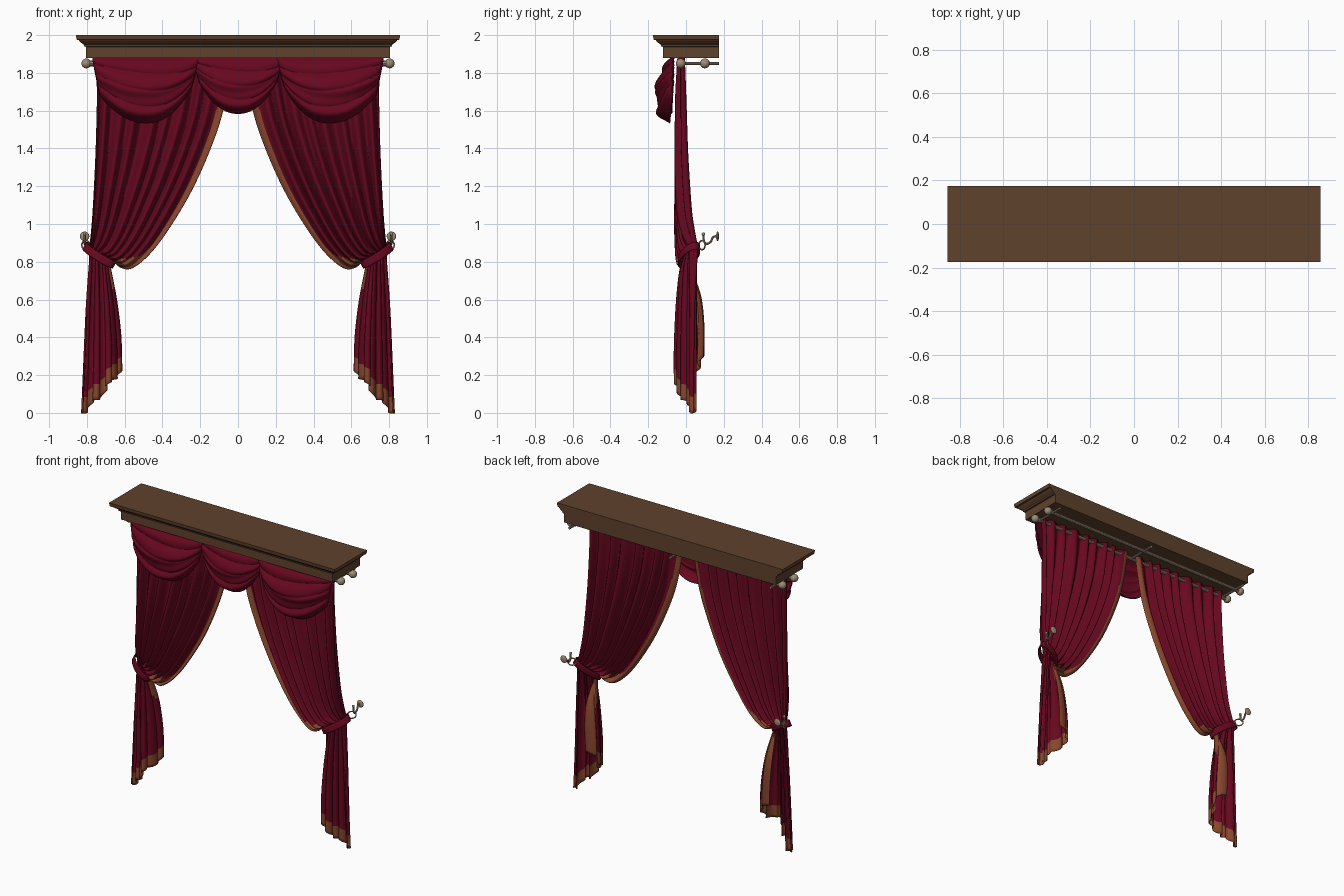
import bpy, bmesh, math
from mathutils import Vector

if "Cube" in bpy.data.objects:
    bpy.data.objects.remove(bpy.data.objects["Cube"])


def material(name, rgb):
    m = bpy.data.materials.new(name)
    m.diffuse_color = (*rgb, 1)
    m.use_nodes = True
    m.node_tree.nodes["Principled BSDF"].inputs["Base Color"].default_value = m.diffuse_color
    return m


RED = material("crimson cloth", (0.135, 0.0024, 0.0135))
TRIM = material("copper trim", (0.245, 0.062, 0.027))
WOOD = material("brown wood", (0.115, 0.054, 0.026))
METAL = material("aged metal", (0.34, 0.265, 0.19))


def finish(name, bm, mats, smooth=True):
    bmesh.ops.recalc_face_normals(bm, faces=bm.faces)
    me = bpy.data.meshes.new(name)
    bm.to_mesh(me)
    bm.free()
    for m in mats:
        me.materials.append(m)
    ob = bpy.data.objects.new(name, me)
    bpy.context.collection.objects.link(ob)
    for p in me.polygons:
        p.use_smooth = smooth
    return ob


def catmull(keys, t):
    """Smooth interpolation through rows of numbers, t in row units."""
    i = min(int(t), len(keys) - 2)
    f = t - i
    a, b, c, d = (keys[max(0, min(len(keys) - 1, i + k))] for k in (-1, 0, 1, 2))
    return [0.5 * (2 * q + (r - p) * f + (2 * p - 5 * q + 4 * r - s) * f * f
                   + (3 * q - p - 3 * r + s) * f ** 3) for p, q, r, s in zip(a, b, c, d)]


def grid(name, fn, nu, nv, mats, pick=None, thick=0.005, mirror=False, closed=False):
    """Cloth sheet from fn(u, v); pick(u, v) gives the material index."""
    bm = bmesh.new()
    rows = [[bm.verts.new(fn(i / nu, j / nv)) for i in range(nu if closed else nu + 1)]
            for j in range(nv + 1)]
    for j in range(nv):
        for i in range(nu):
            k = (i + 1) % len(rows[0])
            f = bm.faces.new((rows[j][i], rows[j][k], rows[j + 1][k], rows[j + 1][i]))
            if pick:
                f.material_index = pick((i + .5) / nu, (j + .5) / nv)
    ob = finish(name, bm, mats)
    s = ob.modifiers.new("thickness", 'SOLIDIFY')
    s.thickness, s.offset = thick, 0
    if mirror:
        ob.modifiers.new("mirror", 'MIRROR').use_mirror_merge = False
    return ob


def tube(name, pts, r):
    cu = bpy.data.curves.new(name, 'CURVE')
    cu.dimensions, cu.bevel_depth, cu.bevel_resolution, cu.use_fill_caps = '3D', r, 3, True
    sp = cu.splines.new('POLY')
    sp.points.add(len(pts) - 1)
    for p, co in zip(sp.points, pts):
        p.co = (*co, 1)
    cu.materials.append(METAL)
    ob = bpy.data.objects.new(name, cu)
    bpy.context.collection.objects.link(ob)
    bpy.ops.object.select_all(action='DESELECT')
    ob.select_set(True)
    bpy.context.view_layer.objects.active = ob
    bpy.ops.object.convert(target='MESH')
    bpy.ops.object.shade_smooth_by_angle()


def ball(name, loc, scale):
    bm = bmesh.new()
    bmesh.ops.create_uvsphere(bm, u_segments=20, v_segments=12, radius=1)
    for v in bm.verts:
        v.co = Vector(a * b for a, b in zip(v.co, scale)) + Vector(loc)
    finish(name, bm, [METAL])


# Cornice: stepped moulding on front and sides, flat back
bm = bmesh.new()
rings = []
for z, d in ((1.88, 0), (1.938, 0), (1.94, .01), (1.95, .012), (1.955, .018), (1.96, .026),
             (1.968, .035), (1.974, .038), (1.976, .05), (2.0, .053)):
    x, y = .805 + d, -.122 - d
    rings.append([bm.verts.new(p) for p in ((-x, y, z), (x, y, z), (x, .175, z), (-x, .175, z))])
for a, b in zip(rings, rings[1:]):
    for i in range(4):
        bm.faces.new((a[i], a[(i + 1) % 4], b[(i + 1) % 4], b[i]))
bm.faces.new(rings[0])
bm.faces.new(rings[-1])
finish("cornice", bm, [WOOD], smooth=False)

# Curtain panel: outer x,z / inner x,z / y centre / fold depth / slant / lower gather
KEYS = [
    (-.750, 1.88, -.030, 1.88, -.026, .018, 0, 0),
    (-.745, 1.70, -.080, 1.60, -.028, .027, 0, 0),
    (-.747, 1.55, -.150, 1.39, -.027, .031, 0, 0),
    (-.752, 1.38, -.250, 1.17, -.025, .035, 0, 0),
    (-.760, 1.20, -.370, .970, -.022, .038, .01, 0),
    (-.768, 1.06, -.470, .840, -.016, .038, .02, 0),
    (-.775, .970, -.560, .768, -.008, .034, .04, 0),
    (-.780, .920, -.620, .770, .002, .028, .05, 0),
    (-.785, .870, -.662, .800, .012, .022, .06, 0),
    (-.790, .780, -.655, .740, .012, .022, .04, .4),
    (-.805, .550, -.632, .620, .016, .018, .01, .8),
    (-.820, .220, -.612, .480, .016, .014, 0, 1),
    (-.830, .004, -.605, .305, .016, .014, 0, 1)]


def panel(u, v):
    xo, zo, xi, zi, c, amp, slant, g = catmull(KEYS, v * 12)
    ph = 2 * math.pi * (8.5 * u + .18 * math.sin(9 * u) + .1 * math.sin(23 * u))
    amp *= .8 + .2 * math.sin(17 * u + 1)
    curl = max(0, (u - .84) / .16)
    x = xo + (xi - xo) * min(1, u / (1 - .12 * g)) - .085 * g * curl
    x += .008 * g * math.cos(ph)
    step = u ** (1 + .4 * g) - g * .9 * math.sin(6 * math.pi * u) / (6 * math.pi)
    z = zo + (zi - zo) * step
    y = c + amp * math.sin(ph) + slant * (.5 - u)
    # broad lower folds: one forward in the middle, the inner edge wrapped to the back
    y += g * (.028 * math.sin(5 * math.pi * u) * (u < .4) - .07 * math.exp(-((u - .56) / .15) ** 2)
              + .075 * max(0, (u - .62) / .38) ** .7)
    return x, y, z


def panel_colour(u, v):
    k = v * 12
    edge = .95 - .22 * math.exp(-((k - 6.4) / .9) ** 2)
    if k > 8:
        edge = .85 - .12 * math.exp(-((k - 9) / .8) ** 2)
    return int(u > edge or v > 1 - 3 / 72)


grid("curtain_panels", panel, 110, 72, [RED, TRIM], panel_colour, mirror=True)


# Tieback bands: tilted loops round the gathered cloth
def band(u, v):
    a = 2 * math.pi * u
    long, side = Vector((.076, -.036, -.050)), Vector((.020, .042, .0))
    up = Vector((.45, 0, .85))
    return Vector((-.733, .016, .835)) + long * math.cos(a) + side * math.sin(a) + up * (v - .5) * .045


grid("tieback_bands", band, 40, 4, [RED], mirror=True, closed=True, thick=.006)

# Swags: draped crescents bulging forward
BULGE = [(.012,), (.040,), (.058,), (.078,), (.094,), (.072,), (.078,), (.074,), (.022,)]


def swag(xc, half, mid, left, right, y0, depth):
    def fn(u, t):
        s = 2 * u - 1
        end = left + (right - left) * u
        drop = end + (mid - end) * (1 - abs(s) ** 2.2)
        env = max(0, 1 - s * s) ** .6
        pleat = abs(math.sin(4 * math.pi * t ** (1 + .2 * s))) ** .7
        y = y0 - depth * (env * (catmull(BULGE, t * 8)[0] - .006) + (.006 + .011 * env) * pleat)
        z = 1.882 - t * drop
        return xc + s * (half - .04 * t), y, z
    return fn


grid("side_swags", swag(-.487, .285, .347, .20, .15, -.068, 1), 48, 64, [RED], mirror=True)
grid("centre_swag", swag(0, .245, .297, .13, .13, -.062, .75), 48, 64, [RED])

# Rods, finials and brackets
for label, y in (("front", -.028), ("back", .10)):
    tube(label + "_rod", [(-.79, y, 1.85), (.79, y, 1.85)], .012)
    for sx in (-1, 1):
        ball(label + "_finial", (sx * .803, y, 1.85), (.026, .026, .026))
        tube(label + "_finial_collar", [(sx * .765, y, 1.85), (sx * .785, y, 1.85)], .016)
for x in (-.765, 0, .765):
    tube("rod_bracket", [(x, -.028, 1.85), (x, .175, 1.85)], .008)

# Wall hooks and rings for the tiebacks
for sx in (-1, 1):
    x = sx * .812
    ball("hook_plate", (x, .167, .935), (.025, .008, .025))
    path = [(x, .17, .935), (x, .145, .932), (x, .13, .905), (x, .108, .895),
            (x, .095, .91), (x, .092, .945)]
    tube("wall_hook", [catmull(path, i / 4) for i in range(21)], .006)
    ball("hook_tip", (x, .092, .947), (.009, .009, .009))
    tube("tieback_ring", [(sx * (.805 + .022 * math.cos(a)), .085 + .016 * math.cos(a),
                           .888 + .024 * math.sin(a))
                          for a in (i * math.pi / 12 for i in range(25))], .004)
